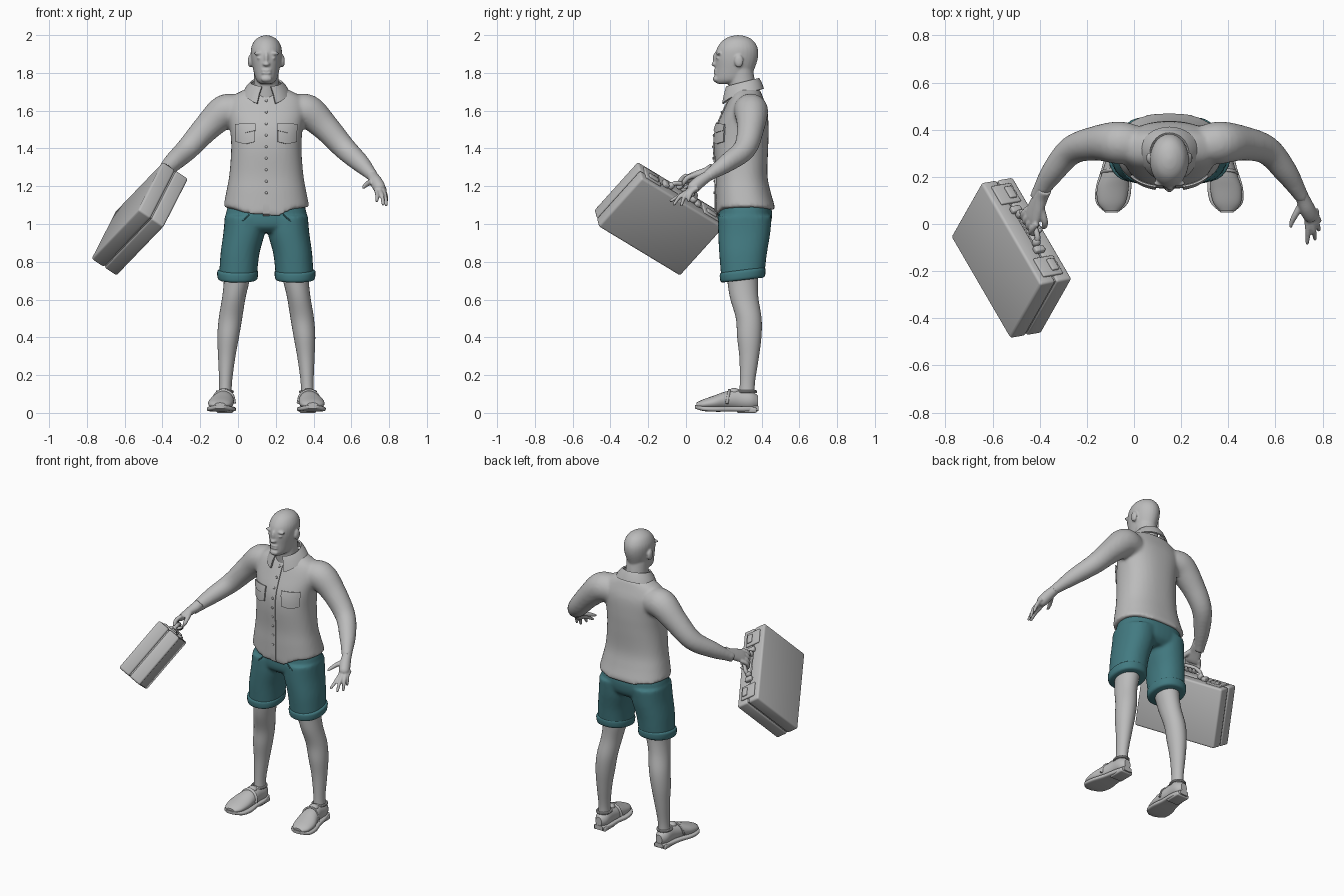
import bpy, bmesh
from math import sin, cos, pi, radians, copysign
from mathutils import Vector, Matrix
from mathutils.bvhtree import BVHTree

cube = bpy.data.objects.get("Cube")
if cube:
    bpy.data.objects.remove(cube, do_unlink=True)


def material(name, rgb):
    m = bpy.data.materials.new(name)
    m.use_nodes = True
    m.diffuse_color = (*rgb, 1)
    m.node_tree.nodes["Principled BSDF"].inputs["Base Color"].default_value = (*rgb, 1)
    return m


GREY = material("plain grey", (0.5, 0.5, 0.5))
TEAL = material("teal cloth", (0.055, 0.195, 0.22))
X, Y, Z = Vector((1, 0, 0)), Vector((0, 1, 0)), Vector((0, 0, 1))
CX = 0.15  # middle line of the figure
SIDES = (1, -1)


def spline(rows, steps):
    """Catmull-Rom points through rows of numbers."""
    rows = [Vector(r) for r in rows]
    out = []
    for i in range(len(rows) - 1):
        a, b, c, d = rows[max(i - 1, 0)], rows[i], rows[i + 1], rows[min(i + 2, len(rows) - 1)]
        for k in range(steps):
            t = k / steps
            out.append(b + (c - a) * (t / 2) + (a * 2 - b * 5 + c * 4 - d) * (t * t / 2)
                       + (b * 3 - a - c * 3 + d) * (t ** 3 / 2))
    return out + [rows[-1]]


def loft(bm, rows, u=None, v=None, n=28, steps=5, power=1.0):
    """Closed skin over rings (x, y, z, radius u, radius v); follows the path if no axes are given."""
    pts = spline(rows, steps)
    free, rings = u is None, []
    for i, p in enumerate(pts):
        if free:
            t = (pts[min(i + 1, len(pts) - 1)] - pts[max(i - 1, 0)]).to_3d().normalized()
            u = (u - t * u.dot(t)).normalized() if u else t.orthogonal().normalized()
            v = t.cross(u)
        ring = []
        for k in range(n):
            c, s = cos(2 * pi * k / n), sin(2 * pi * k / n)
            c, s = copysign(abs(c) ** power, c), copysign(abs(s) ** power, s)
            ring.append(bm.verts.new(Vector(p[:3]) + u * (c * max(p[3], .002)) + v * (s * max(p[-1], .002))))
        rings.append(ring)
    for a, b in zip(rings, rings[1:]):
        for k in range(n):
            bm.faces.new((a[k], a[(k + 1) % n], b[(k + 1) % n], b[k]))
    bm.faces.new(rings[0])
    bm.faces.new(rings[-1])


def blob(bm, loc, size):
    bmesh.ops.create_uvsphere(bm, u_segments=20, v_segments=12, radius=1,
                              matrix=Matrix.Translation(loc) @ Matrix.Diagonal((*size, 1)))


def box(bm, loc, size, bevel=0.0):
    r = bmesh.ops.create_cube(bm, size=1, matrix=Matrix.Translation(loc) @ Matrix.Diagonal((*size, 1)))
    if bevel:
        edges = list({e for v in r["verts"] for e in v.link_edges})
        bmesh.ops.bevel(bm, geom=edges, offset=bevel, segments=3, profile=.5, affect="EDGES")


def finish(name, bm, mat=GREY, voxel=0, smooth=5, solid=0, matrix=None):
    """Turn the bmesh into an object, optionally fused by a voxel remesh or thickened."""
    bmesh.ops.recalc_face_normals(bm, faces=bm.faces)
    me = bpy.data.meshes.new(name)
    bm.to_mesh(me)
    bm.free()
    me.materials.append(mat)
    ob = bpy.data.objects.new(name, me)
    bpy.context.collection.objects.link(ob)
    if matrix:
        ob.matrix_world = matrix
    if voxel:
        m = ob.modifiers.new("fuse", "REMESH")
        m.mode, m.voxel_size, m.use_smooth_shade = "VOXEL", voxel, True
        m = ob.modifiers.new("soften", "SMOOTH")
        m.factor, m.iterations = .5, smooth
    if solid:
        m = ob.modifiers.new("thickness", "SOLIDIFY")
        m.thickness, m.offset = solid, 0
    deps = bpy.context.evaluated_depsgraph_get()
    ob.data = bpy.data.meshes.new_from_object(ob.evaluated_get(deps))
    ob.modifiers.clear()
    if voxel:
        ob.data.shade_smooth()
    else:
        bpy.ops.object.select_all(action="DESELECT")
        bpy.context.view_layer.objects.active = ob
        ob.select_set(True)
        bpy.ops.object.shade_smooth_by_angle(angle=radians(40))
    return ob


# Head and neck
bm = bmesh.new()
loft(bm, [(CX, y, z, a, b) for y, z, a, b in (
    (.215, 1.742, .03, .05), (.245, 1.765, .055, .092), (.258, 1.82, .07, .104), (.267, 1.88, .081, .114),
    (.272, 1.93, .081, .108), (.275, 1.97, .063, .082), (.276, 1.992, .033, .045), (.276, 2, .004, .005))], X, Y)
loft(bm, [(CX, .32, 1.64, .085, .085), (CX, .3, 1.72, .068, .073), (CX, .285, 1.82, .066, .07)], X, Y)
blob(bm, (CX, .158, 1.878), (.012, .016, .034))
blob(bm, (CX, .151, 1.846), (.019, .017, .012))
blob(bm, (CX, .16, 1.768), (.03, .018, .018))
for z in (1.799, 1.814):
    blob(bm, (CX, .157, z), (.027, .011, .007))
for s in SIDES:
    blob(bm, (CX + s * .036, .173, 1.903), (.033, .013, .01))
    blob(bm, (CX + s * .034, .172, 1.878), (.016, .012, .008))
    blob(bm, (CX + s * .086, .28, 1.862), (.012, .024, .034))
finish("head", bm, voxel=.006, smooth=3)

# Shirt: torso with a curved hem, fused with both arms
bm = bmesh.new()
loft(bm, [(CX, y, z, a, b) for y, z, a, b in (
    (.314, 1.09, .228, .158), (.302, 1.17, .212, .146), (.294, 1.26, .196, .137), (.292, 1.4, .186, .143),
    (.298, 1.5, .192, .139), (.315, 1.6, .208, .116), (.32, 1.67, .185, .088), (.325, 1.715, .11, .065))],
     X, Y, n=48, power=.85)
for v in bm.verts:
    if v.co.z < 1.092:
        drop, reach = (.085, .17) if v.co.y < .3 else (.03, .2)
        v.co.z -= drop * max(0, 1 - abs(v.co.x - CX) / reach)
ARM = [(.15, .335, 1.595, .085), (.22, .345, 1.595, .09), (.315, .342, 1.51, .073),
       (.415, .312, 1.4, .061), (.495, .22, 1.325, .05), (.55, .135, 1.268, .034), (.565, .11, 1.25, .032)]
for s in SIDES:
    loft(bm, [(CX + s * x, y, z, r) for x, y, z, r in ARM])
shirt = finish("shirt_and_sleeves", bm, voxel=.011)
tree = BVHTree.FromPolygons([v.co for v in shirt.data.vertices], [p.vertices[:] for p in shirt.data.polygons])


def front_y(x, z):
    hit = tree.ray_cast(Vector((x, -1, z)), Y)[0]
    return hit.y if hit else .2


def patch(name, x, z, w, h, lift, point=0.0, n=10):
    """Cloth plate that hugs the chest, with an optional pointed lower edge."""
    bm = bmesh.new()
    grid = []
    for j in range(n + 1):
        row = []
        for i in range(n + 1):
            a, t = i / n - .5, j / n
            px, pz = x + a * w, z + t * h - (1 - t) * point * (1 - abs(2 * a))
            row.append(bm.verts.new((px, front_y(px, pz) - lift, pz)))
        grid.append(row)
    for a, b in zip(grid, grid[1:]):
        for i in range(n):
            bm.faces.new((a[i], a[i + 1], b[i + 1], b[i]))
    finish(name, bm, solid=.008)


patch("button_placket", CX, 1.03, .036, .63, .002, n=24)
for s in SIDES:
    patch("chest_pocket", CX + s * .11, 1.435, .1, .08, .006, .012)
    patch("pocket_flap", CX + s * .11, 1.495, .106, .035, .012, .012)
bm = bmesh.new()
for k in range(9):
    z = 1.165 + k * .061
    blob(bm, (CX, front_y(CX, z) - .007, z), (.007, .005, .007))
finish("shirt_buttons", bm)

# Folded collar, open at the front
bm = bmesh.new()
last = None
for k in range(33):
    a = radians(-163 + 326 * k / 32)
    tip = max(0, -cos(a)) ** 4
    top = (CX + .08 * sin(a), .298 + .085 * cos(a), 1.748 + .022 * cos(a))
    low = (CX + (.122 + .05 * tip) * sin(a), .308 + .1 * cos(a) - .02 * tip, 1.69 + .025 * cos(a) - .035 * tip)
    mid = [(p + q) / 2 + d for p, q, d in zip(top, low, (0, 0, .008))]
    row = [bm.verts.new(p) for p in (top, mid, low)]
    if last:
        for i in range(2):
            bm.faces.new((last[i], row[i], row[i + 1], last[i + 1]))
    last = row
finish("shirt_collar", bm, solid=.01)

# Shorts: hips fused with both legs, then rolled cuffs and pocket seams
bm = bmesh.new()
loft(bm, [(CX, .314, 1.13, .19, .125), (CX, .314, 1.06, .213, .142), (CX, .31, .99, .212, .135),
          (CX, .31, .955, .17, .1)], X, Y, n=40, power=.85)
for s in SIDES:
    loft(bm, [(CX + s * x, y, z, a, b) for x, y, z, a, b in (
        (.108, .312, 1.04, .112, .142), (.118, .308, .95, .11, .138),
        (.14, .302, .84, .103, .126), (.15, .3, .72, .1, .114))], X, Y, power=.9)
finish("shorts", bm, TEAL, voxel=.01, smooth=4)
bm = bmesh.new()
for s in SIDES:
    loft(bm, [(CX + s * .152, .3, z, a, a + .013) for z, a in (
        (.703, .094), (.71, .104), (.73, .108), (.75, .107), (.757, .096))], X, Y, power=.9, steps=3)
for v in bm.verts:
    v.co.z += (v.co.y - .3) * .12
finish("shorts_cuffs", bm, TEAL)
bm = bmesh.new()
for s in SIDES:
    loft(bm, [(CX + s * x, y, z, .004) for x, y, z in (
        (.09, .172, 1.05), (.13, .176, 1.015), (.18, .21, 1), (.212, .26, 1.005))], n=8)
finish("pocket_seams", bm, TEAL)

# Bare legs and strapped shoes
for s, side in zip(SIDES, ("left", "right")):
    bm = bmesh.new()
    loft(bm, [(CX + s * x, y, z, a, b) for x, y, z, a, b in (
        (.152, .3, .78, .075, .088), (.157, .3, .7, .068, .081), (.172, .308, .61, .062, .075),
        (.19, .332, .5, .062, .068), (.202, .335, .4, .057, .064), (.21, .334, .29, .045, .051),
        (.216, .325, .16, .034, .04), (.218, .322, .08, .036, .042))], X, Y)
    finish(side + "_leg", bm)
    bm = bmesh.new()
    loft(bm, [(CX + s * x, y, z, a, b) for x, y, z, a, b in (
        (.245, .055, .04, .03, .014), (.245, .09, .045, .058, .026), (.24, .15, .054, .067, .038),
        (.23, .21, .065, .058, .048), (.222, .28, .07, .046, .054), (.22, .345, .066, .043, .05),
        (.22, .382, .06, .022, .03))], X, Z)
    loft(bm, [(CX + s * x, .218 + .2 * (z - .06), z, .009, .006) for x, z in (
        (.168, .05), (.182, .098), (.226, .12), (.268, .1), (.288, .05))], n=10)
    blob(bm, (CX + s * .224, .255, .112), (.03, .03, .02))
    loft(bm, [(CX + s * .22 + .04 * sin(k * pi / 6), .322 + .047 * cos(k * pi / 6), .112, .008)
              for k in range(13)], n=8, steps=2)
    finish(side + "_shoe", bm)
    bm = bmesh.new()
    loft(bm, [(CX + s * x, y, z, a, b) for x, y, z, a, b in (
        (.245, .048, .033, .025, .01), (.243, .09, .023, .068, .013), (.236, .16, .02, .075, .014),
        (.228, .24, .021, .058, .014), (.22, .32, .021, .05, .015), (.22, .384, .023, .03, .014))],
         X, Z, power=.5)
    box(bm, (CX + s * .22, .322, .014), (.088, .105, .028), .008)
    finish(side + "_sole", bm)

# Open left hand
bm = bmesh.new()
loft(bm, [(.7, .135, 1.268, .03), (.715, .11, 1.25, .029), (.732, .07, 1.222, .033),
          (.75, .035, 1.19, .032), (.757, .02, 1.178, .02)])
for x, y, z, kx, ky in ((.735, -.08, 1.122, .732, .02), (.768, -.063, 1.105, .75, .018),
                        (.784, -.025, 1.1, .766, .028), (.787, .012, 1.122, .772, .042)):
    loft(bm, [(kx, ky + .02, 1.192, .013), (kx + .003, ky - .01, 1.172, .0125),
              ((kx + x) / 2 + .004, (ky + y) / 2 - .008, 1.148, .011), (x, y, z, .008), (x, y - .003, z - .005, .003)], n=12)
loft(bm, [(.715, .09, 1.23, .016), (.688, .045, 1.215, .014), (.67, .01, 1.2, .011), (.664, -.015, 1.19, .006)], n=12)
finish("left_hand", bm, voxel=.005, smooth=3)

# Briefcase, built upright and then swung into place: x long, y thick, z towards the handle
ax = Vector((.25, -.43, .26)).normalized()
ay = Vector((.14, .015, -.085))
ay = (ay - ax * ay.dot(ax)).normalized()
CASE = Matrix((ax, ay, ax.cross(ay))).transposed().to_4x4()
CASE.translation = (-.52, -.1435, 1.0275)
bm = bmesh.new()
for s in SIDES:
    box(bm, (0, s * .042, 0), (.566, .079, .37), .012)
box(bm, (0, 0, 0), (.55, .03, .354))
finish("briefcase_shells", bm, matrix=CASE)
bm = bmesh.new()
for s in SIDES:
    box(bm, (s * .2, 0, .186), (.1, .1, .016), .005)
    box(bm, (s * .2, .02, .195), (.06, .035, .016), .005)
    box(bm, (s * .11, 0, .192), (.032, .05, .026), .008)
    blob(bm, (s * .078, 0, .2), (.018, .018, .022))
finish("briefcase_latches", bm, matrix=CASE)
bm = bmesh.new()
loft(bm, [(x, 0, z, .012) for x, z in ((-.08, .19), (-.07, .225), (-.03, .24), (.03, .24), (.07, .225), (.08, .19))], n=14)
finish("briefcase_handle", bm, matrix=CASE)

# Right hand gripping the handle
bm = bmesh.new()
loft(bm, [(-.035, .01, .42, .03, .03), (-.03, .006, .385, .031, .031), (-.015, -.005, .335, .042, .026),
          (0, -.014, .285, .047, .021), (0, -.018, .262, .04, .014)], X, Y)
for k in range(4):
    x = -.041 + .028 * k
    loft(bm, [(x, y, z, r) for y, z, r in (
        (-.016, .29, .013), (-.026, .255, .013), (-.016, .224, .012), (.012, .218, .011), (.025, .238, .009), (.024, .245, .004))], n=12)
loft(bm, [(.01, .005, .335, .016), (.045, .018, .3, .014), (.05, .027, .268, .012), (.04, .03, .25, .006)], n=12)
finish("right_hand", bm, voxel=.005, smooth=3, matrix=CASE)
